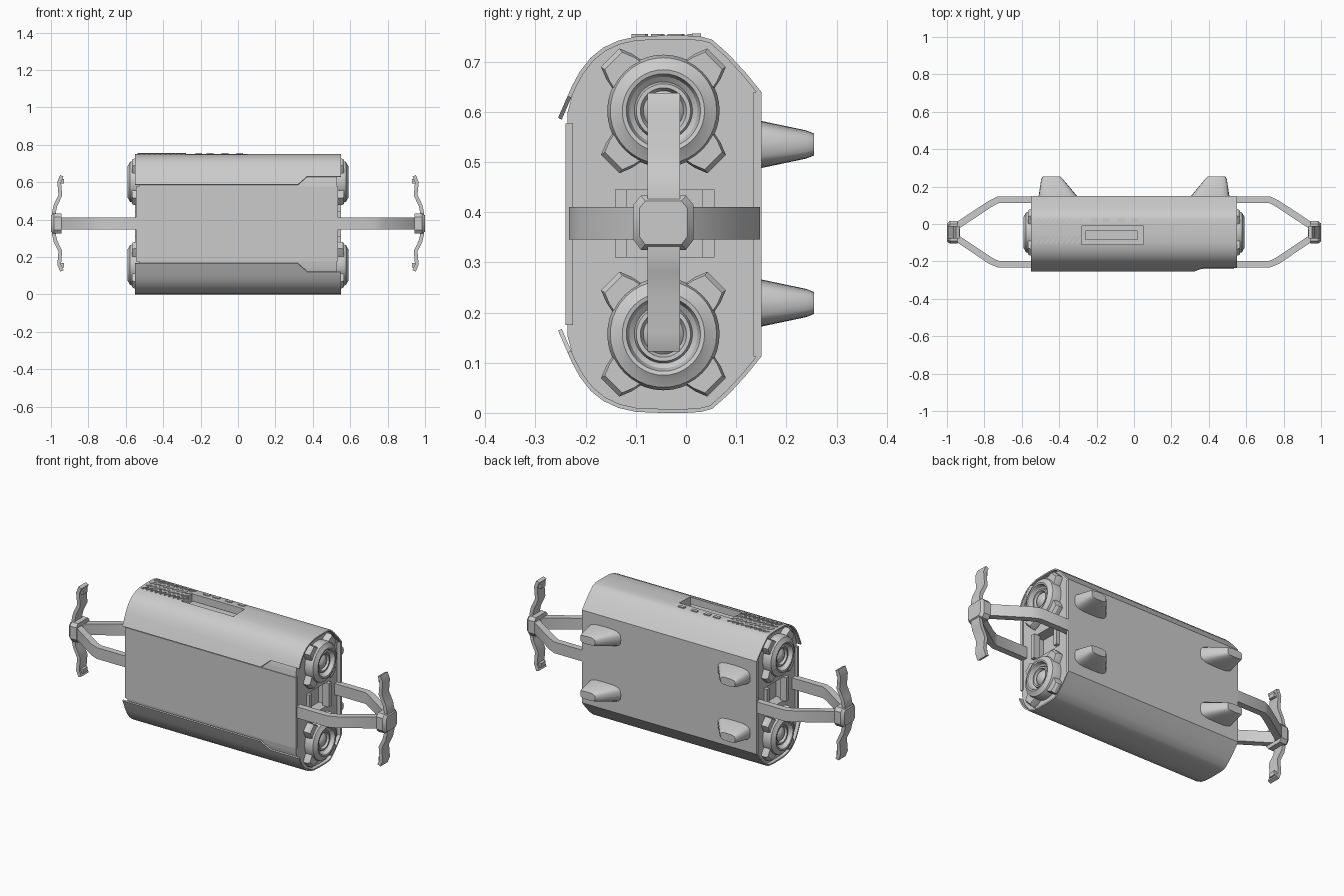
import bpy, bmesh, math
from mathutils import Vector

if "Cube" in bpy.data.objects:
    bpy.data.objects.remove(bpy.data.objects["Cube"])

H = 0.752


def finish(bm, name, smooth=True):
    bmesh.ops.recalc_face_normals(bm, faces=bm.faces)
    me = bpy.data.meshes.new(name)
    bm.to_mesh(me)
    bm.free()
    ob = bpy.data.objects.new(name, me)
    bpy.context.collection.objects.link(ob)
    if smooth:
        bpy.ops.object.select_all(action='DESELECT')
        ob.select_set(True)
        bpy.context.view_layer.objects.active = ob
        bpy.ops.object.shade_smooth_by_angle(angle=math.radians(32))
    return ob


def loft(name, rings, smooth=True):
    bm = bmesh.new()
    vs = [[bm.verts.new(p) for p in r] for r in rings]
    n = len(rings[0])
    for a, b in zip(vs, vs[1:]):
        for i in range(n):
            j = (i + 1) % n
            bm.faces.new((a[i], a[j], b[j], b[i]))
    bm.faces.new(vs[0])
    bm.faces.new(vs[-1])
    return finish(bm, name, smooth)


def box(name, lo, hi, rot=0):
    c = (Vector(lo) + Vector(hi)) / 2
    d = (Vector(hi) - Vector(lo)) / 2
    ring = lambda z: [(-d.x, -d.y, z), (d.x, -d.y, z), (d.x, d.y, z), (-d.x, d.y, z)]
    ob = loft(name, [ring(-d.z), ring(d.z)], False)
    ob.location, ob.rotation_euler.z = c, rot
    return ob


def offset(pts, d):
    out = []
    for i, p in enumerate(pts):
        a = Vector(pts[max(i - 1, 0)])
        b = Vector(pts[min(i + 1, len(pts) - 1)])
        t = (b - a).normalized()
        out.append((p[0] + t.y * d, p[1] - t.x * d))
    return out


def ribbon(name, pts, thick, w0, w1, place):
    a, b = offset(pts, thick / 2), offset(pts, -thick / 2)
    return loft(name, [[place(p, w0), place(q, w0), place(q, w1), place(p, w1)]
                       for p, q in zip(a, b)])


def cut(target, cutter):
    m = target.modifiers.new("cut", 'BOOLEAN')
    m.operation, m.solver, m.object = 'DIFFERENCE', 'EXACT', cutter
    cutter.hide_render = True
    cutter.display_type = 'WIRE'


# Curved shells, top and bottom, with a stepped front lip
ARC = [(-0.255, 0.588), (-0.228, 0.65), (-0.212, 0.68), (-0.19, 0.708), (-0.165, 0.728),
       (-0.135, 0.742), (-0.10, 0.75), (-0.05, H), (0.0, H), (0.03, 0.75), (0.052, 0.744),
       (0.085, 0.715), (0.12, 0.677), (0.15, 0.64)]


def shell_ring(x, pull, flip):
    a, b = Vector(ARC[0]), Vector(ARC[1])
    pts = [tuple(a.lerp(b, pull))] + ARC[1:]
    loop = pts + offset(pts, 0.008)[::-1]
    return [(x, y, H - z if flip else z) for y, z in loop]


STEPS = [(-0.55, 0), (0.32, 0), (0.37, 0.7), (0.55, 0.7)]
top_shell, bottom_shell = [
    loft(n, [shell_ring(x, p, f) for x, p in STEPS]) for n, f in (("top_shell", 0), ("bottom_shell", 1))]

# Inner body with flat front and back panels
inner = [(-0.236, 0.60)] + offset(ARC, 0.006)[1:-1] + [(0.146, 0.635)]
outline = inner + [(y, H - z) for y, z in inner[::-1]]
core = loft("body_core", [[(x, y, z) for y, z in outline] for x in (-0.53, 0.53)])
box("back_panel", (-0.55, 0.135, 0.112), (0.55, 0.15, 0.64))
box("front_panel", (-0.545, -0.24, 0.175), (0.535, -0.225, 0.577))

# Grip slot on the top
slot = box("slot_cutter", (-0.28, -0.11, 0.69), (0.05, -0.012, 0.80))
cut(core, slot)
cut(top_shell, slot)
box("slot_bar", (-0.26, -0.085, 0.68), (0.02, -0.035, 0.725))

# Slanted vents and buttons on the top
for i in range(9):
    for j in range(4):
        x, y = -0.52 + i * 0.028, -0.092 + j * 0.036
        box("vent_slat", (x - 0.018, y - 0.004, 0.735), (x + 0.018, y + 0.004, 0.755), 0.6 if j % 2 else 0.9)
for x in (-0.21, -0.15, -0.07, 0.01):
    box("top_button", (x - 0.018, 0.012, 0.735), (x + 0.018, 0.03, 0.756))


def speaker(s, cz):
    # Round driver, lathed about the x axis
    prof = [(0.112, 0.52), (0.112, 0.56), (0.106, 0.578), (0.092, 0.585), (0.082, 0.592), (0.074, 0.59),
            (0.068, 0.57), (0.058, 0.562), (0.054, 0.574), (0.046, 0.574), (0.04, 0.56), (0.03, 0.57), (0.01, 0.578)]
    loft("speaker", [[(s * x, -0.045 + r * math.cos(k * math.pi / 20), cz + r * math.sin(k * math.pi / 20))
                      for k in range(40)] for r, x in prof])
    # Four mounting ears
    for k in range(4):
        a = math.pi / 4 + k * math.pi / 2
        u, v = (math.cos(a), math.sin(a)), (-math.sin(a), math.cos(a))
        shape = [(0.08, -0.045), (0.125, -0.036), (0.15, -0.026), (0.15, 0.026), (0.125, 0.036), (0.08, 0.045)]
        loft("speaker_ear", [[(s * x, -0.045 + (r * u[0] + t * v[0]) * f, cz + (r * u[1] + t * v[1]) * f)
                              for r, t in shape] for x, f in ((0.52, 1), (0.555, 1), (0.568, 0.94))])


for s, side in ((1, "right"), (-1, "left")):
    # Recess between the drivers
    cut(core, box(side + "_recess_cutter", (s * 0.57 - 0.1, -0.14, 0.31), (s * 0.57 + 0.1, 0.055, 0.445)))
    for y in (-0.13, 0.045):
        box("recess_frame", (s * 0.53 - 0.02, y - 0.012, 0.31), (s * 0.53 + 0.02, y + 0.012, 0.445))
    for cz in (0.602, 0.157):
        speaker(s, cz)

    # Side handle loop
    loop = [(0.50, 0.13), (0.725, 0.13), (0.765, 0.11), (0.95, -0.012), (0.965, -0.043),
            (0.95, -0.074), (0.765, -0.198), (0.725, -0.215), (0.50, -0.215)]
    ribbon(side + "_handle", loop, 0.036, 0.346, 0.41, lambda p, w: (s * p[0], p[1], w))

    # Upright crossbar at the handle tip
    half = [(0.942, 0.634), (0.956, 0.60), (0.95, 0.53), (0.976, 0.475), (0.984, 0.44)]
    bar = half + [(x, H + 0.008 - z) for x, z in half[::-1]]
    ribbon(side + "_crossbar", bar, 0.02, -0.077, -0.012, lambda p, w: (s * p[0], w, p[1]))
    hub = [(-0.105, 0.345), (-0.09, 0.325), (0.0, 0.325), (0.015, 0.345),
           (0.015, 0.415), (0.0, 0.433), (-0.09, 0.433), (-0.105, 0.415)]
    loft(side + "_hub", [[(s * x, -0.045 + (y + 0.045) * f, 0.379 + (z - 0.379) * f) for y, z in hub]
                         for x, f in ((0.945, 1), (0.985, 1), (1.0, 0.8))])
    for z in (0.605, 0.155):
        box("crossbar_pad", (s * 0.94 - 0.01, -0.065, z - 0.012), (s * 0.94 + 0.01, -0.024, z + 0.012))

    # Tapered feet on the back
    for cz in (0.535, 0.219):
        rings = []
        for y, x0, x1, h in ((0.13, 0.30, 0.512, 0.049), (0.15, 0.305, 0.51, 0.047),
                             (0.24, 0.38, 0.496, 0.028), (0.255, 0.395, 0.488, 0.022)):
            cx, w = (x0 + x1) / 2, (x1 - x0) / 2
            ring = []
            for k in range(20):
                c, d = math.cos(k * math.pi / 10), math.sin(k * math.pi / 10)
                ring.append((s * (cx + w * math.copysign(abs(c) ** 0.6, c)), y,
                             cz + h * math.copysign(abs(d) ** 0.6, d)))
            rings.append(ring)
        loft("foot", rings)
